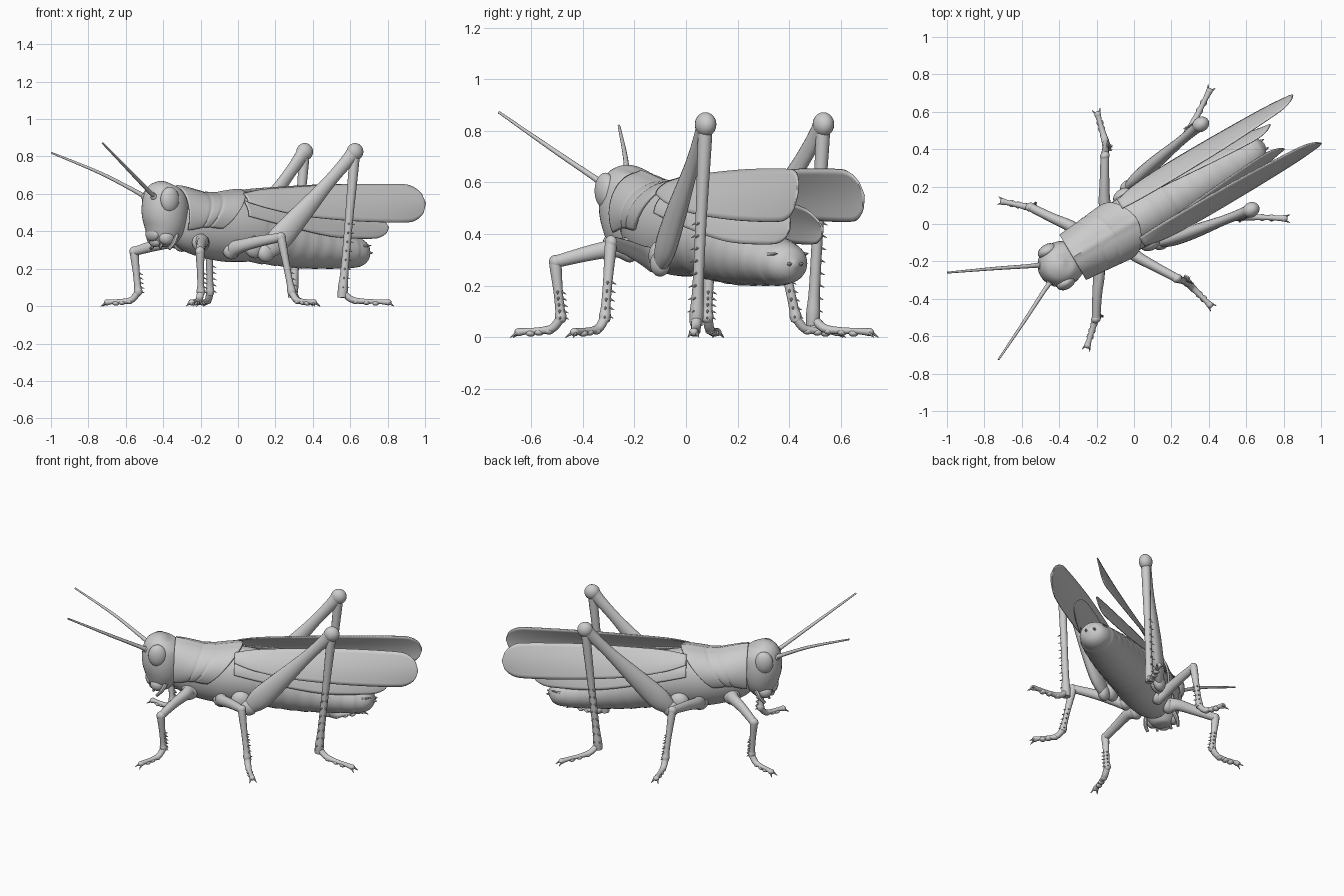
import bpy, bmesh, math
from mathutils import Vector, Matrix

if "Cube" in bpy.data.objects:
    bpy.data.objects.remove(bpy.data.objects["Cube"])

# Built along local x (head at -x, tail at +x), then turned into the diagonal pose
POSE = Matrix.Translation((0, 0.015, 0)) @ Matrix.Rotation(math.radians(30.5), 4, 'Z')
SIDES = (("left", 1), ("right", -1))


def finish(name, bm):
    bmesh.ops.recalc_face_normals(bm, faces=bm.faces)
    bm.transform(POSE)
    me = bpy.data.meshes.new(name)
    bm.to_mesh(me)
    bm.free()
    ob = bpy.data.objects.new(name, me)
    bpy.context.collection.objects.link(ob)
    return ob


def spline(rows, steps):
    """Catmull-Rom through rows of numbers."""
    r = [rows[0]] + list(rows) + [rows[-1]]
    out = []
    for i in range(1, len(r) - 2):
        for k in range(steps):
            t = k / steps
            out.append([0.5 * (2 * b + (c - a) * t + (2 * a - 5 * b + 4 * c - d) * t * t
                               + (3 * b - a - 3 * c + d) * t ** 3)
                        for a, b, c, d in zip(r[i - 1], r[i], r[i + 1], r[i + 2])])
    return out + [list(rows[-1])]


def add_tube(bm, rows, steps=4, n=14, ref=(0, 0, 1), mod=None):
    """Loft of ellipses; each row is x, y, z, side radius, up radius."""
    pts = spline(rows, steps)
    rings = []
    for i, p in enumerate(pts):
        c = Vector(p[:3])
        d = (Vector(pts[min(i + 1, len(pts) - 1)][:3]) - Vector(pts[max(i - 1, 0)][:3])).normalized()
        side = Vector(ref).cross(d).normalized()
        up = d.cross(side)
        m = mod(p[0]) if mod else 1
        rings.append([bm.verts.new(c + m * (side * p[3] * math.cos(a) + up * p[4] * math.sin(a)))
                      for a in (2 * math.pi * k / n for k in range(n))])
    for r, s in zip(rings, rings[1:]):
        for k in range(n):
            bm.faces.new((r[k], r[(k + 1) % n], s[(k + 1) % n], s[k]))
    bm.faces.new(rings[0])
    bm.faces.new(rings[-1])


def add_ball(bm, c, r):
    m = Matrix.Translation(c) @ Matrix.Diagonal((*r, 1))
    bmesh.ops.create_uvsphere(bm, u_segments=20, v_segments=12, radius=1, matrix=m)


def add_spike(bm, a, b, r):
    a, b = Vector(a), Vector(b)
    d = b - a
    m = Matrix.Translation((a + b) / 2) @ d.to_track_quat('Z', 'Y').to_matrix().to_4x4()
    bmesh.ops.create_cone(bm, cap_ends=True, segments=7, radius1=r, radius2=r * 0.15, depth=d.length, matrix=m)


def sheet(name, fn, nu, nv, thick):
    bm = bmesh.new()
    g = [[bm.verts.new(fn(i / nu, j / nv)) for j in range(nv + 1)] for i in range(nu + 1)]
    for i in range(nu):
        for j in range(nv):
            bm.faces.new((g[i][j], g[i + 1][j], g[i + 1][j + 1], g[i][j + 1]))
    ob = finish(name, bm)
    mod = ob.modifiers.new("thickness", 'SOLIDIFY')
    mod.thickness = thick
    mod.offset = 0
    return ob


# Thorax and segmented abdomen
def segment(x):
    return 1 + 0.035 * (((x - 0.1) / 0.085) % 1) - 0.015 if 0.1 < x < 0.75 else 1


bm = bmesh.new()
add_tube(bm, [(-.38, 0, .49, .09, .12), (-.28, 0, .45, .125, .165), (-.1, 0, .42, .145, .18),
              (.06, 0, .41, .15, .175), (.2, 0, .375, .14, .155), (.4, 0, .335, .13, .135),
              (.6, 0, .302, .115, .103), (.72, 0, .288, .095, .085), (.78, 0, .284, .066, .06),
              (.81, 0, .283, .01, .01)], steps=10, n=32, mod=segment)
finish("body", bm)


# Saddle-shaped pronotum with cross grooves
def pronotum(s, t):
    a = (t * 2 - 1)
    ang = a * math.radians(118)
    x = -.38 + s * (.40 - .20 * abs(a) ** 1.6)
    groove = sum(math.exp(-((s - g) / .025) ** 2) for g in (.42, .62))
    k = 1 - .025 * groove + .04 * math.exp(-(a / .04) ** 2)
    rz = .155 - .025 * math.sin(math.pi * min(1, s)) ** 2 - .02 * s
    return (x, (.135 + .025 * s) * k * math.sin(ang), .48 + k * rz * math.cos(ang))


sheet("pronotum", pronotum, 40, 48, .012)

# Head, face plates and mouthparts
bm = bmesh.new()
add_tube(bm, [(-.44, 0, .66, .01, .01), (-.445, 0, .645, .07, .07), (-.452, 0, .60, .108, .114),
              (-.452, 0, .52, .122, .128), (-.452, 0, .44, .115, .118), (-.46, 0, .37, .09, .09),
              (-.46, 0, .325, .055, .05), (-.46, 0, .315, .01, .01)], steps=5, n=32, ref=(1, 0, 0))
finish("head", bm)
bm = bmesh.new()
add_ball(bm, (-.53, 0, .385), (.028, .06, .04))
add_ball(bm, (-.515, 0, .345), (.025, .045, .03))
finish("upper_lip", bm)

for nm, s in SIDES:
    bm = bmesh.new()
    add_ball(bm, (-.48, s * .098, .568), (.055, .036, .07))
    finish(nm + "_eye", bm)
    bm = bmesh.new()
    add_ball(bm, (-.48, s * .065, .365), (.045, .035, .04))
    add_tube(bm, [(-.43, s * .085, .38, .014, .014), (-.455, s * .10, .34, .012, .012),
                  (-.485, s * .095, .305, .009, .009)], n=8, ref=(1, 0, 0))
    add_tube(bm, [(-.49, s * .04, .345, .011, .011), (-.51, s * .045, .31, .007, .007)], n=8, ref=(1, 0, 0))
    finish(nm + "_mouthparts", bm)
    # Antenna
    tip, mid = (.82, .715) if s > 0 else (.872, .725)
    bm = bmesh.new()
    add_ball(bm, (-.55, s * .05, .585), (.02, .02, .02))
    add_tube(bm, [(-.54, s * .048, .58, .014, .014), (-.62, s * .085, .63, .011, .011),
                  (-.77, s * .16, mid, .009, .009), (-1, s * .27, tip, .005, .005)], steps=8, n=10)
    finish(nm + "_antenna", bm)


# Wings: rows of x, lower z, upper z, lower y, upper y
def wing(name, rows, s, thick):
    pts = spline(rows, 16)
    x0, x1 = rows[0][0], rows[-1][0]

    def fn(u, t):
        x = x0 + u * (x1 - x0)
        i = next((k for k in range(len(pts) - 1) if pts[k + 1][0] >= x - 1e-6), len(pts) - 2)
        p, q = pts[i], pts[i + 1]
        f = (x - p[0]) / max(q[0] - p[0], 1e-6)
        _, lo, hi, ylo, yhi = (a + (b - a) * f for a, b in zip(p, q))
        e = max(0, (u - .9) / .1)
        w = .5 + (t - .5) * math.sqrt(max(.0004, 1 - e * e))
        bulge = .012 * math.sin(math.pi * w)
        return (x, s * (ylo + (yhi - ylo) * w + bulge), lo + (hi - lo) * w)
    sheet(name, fn, 70, 10, thick)


for nm, s in SIDES:
    wing(nm + "_forewing", [(-.02, .555, .60, .14, .09), (.1, .52, .622, .165, .085), (.3, .482, .636, .175, .085),
                            (.6, .456, .65, .175, .09), (.9, .447, .652, .168, .105),
                            (1.075, .455, .645, .155, .12)], s, .007)
    wing(nm + "_hindwing", [(-.02, .48, .56, .15, .10), (.2, .43, .56, .152, .085), (.5, .372, .54, .135, .06),
                            (.75, .36, .51, .10, .045), (.89, .37, .47, .075, .05)], s, .006)

# Legs: femur rows, then tibia top, ankle and foot end
LEGS = {
    "front": ([(-.29, .10, .34, .04, .05), (-.31, .155, .345, .032, .036), (-.37, .24, .325, .026, .03),
               (-.44, .347, .292, .023, .024)], (-.425, .33, .075), (-.55, .445, .02), .023),
    "middle": ([(-.10, .10, .30, .04, .05), (-.085, .165, .32, .032, .036), (-.03, .26, .345, .026, .03),
                (.043, .38, .368, .023, .024)], (.08, .43, .075), (.122, .59, .02), .023),
    "hind": ([(.07, .175, .285, .025, .04), (.14, .19, .355, .037, .066), (.26, .213, .485, .036, .056),
              (.42, .24, .66, .026, .036), (.52, .257, .77, .028, .036), (.57, .265, .825, .035, .045)],
             (.495, .262, .075), (.70, .395, .02), .027),
}
for leg, (femur, ankle, end, r) in LEGS.items():
    for nm, s in SIDES:
        hind = leg == "hind"
        flip = lambda p: Vector((p[0], s * p[1], p[2]))
        bm = bmesh.new()
        add_tube(bm, [(p[0], s * p[1], *p[2:]) for p in femur], steps=6, n=18)
        k, a, e = flip(femur[-1]), flip(ankle), flip(end)
        b = flip(femur[0])
        add_ball(bm, b, (.05, .035, .05))
        if hind:
            add_ball(bm, b + Vector((-.05, -s * .03, .03)), (.06, .04, .06))
        kr = .047 if hind else .027
        add_ball(bm, k, (kr, kr * .85, kr))
        finish(f"{nm}_{leg}_femur", bm)

        # Tibia with spines
        bm = bmesh.new()
        rows = [(*k.lerp(a, t), r * w, r * w) for t, w in
                ((0, 1), (.12, 1.0), (.5, .8), (.85, .8), (.97, 1), (1.04, .9))]
        add_tube(bm, rows, steps=4, n=12, ref=(1, 0, 0))
        add_ball(bm, a, (r * .95,) * 3)
        count = 8 if hind else 5
        for i in range(count):
            p = k.lerp(a, .5 + .45 * i / (count - 1))
            for q in (-1, 1):
                d = Vector((.6 * q, s, -.5)) if hind else Vector((.9, .6 * q, -.5))
                add_spike(bm, p + d * .008, p + d.normalized() * .04, .007)
        finish(f"{nm}_{leg}_tibia", bm)

        # Segmented foot with claws
        bm = bmesh.new()
        h = Vector((a.x, a.y, .035)).lerp(Vector((e.x, e.y, .035)), .2)
        path = [a, h, h.lerp(e, .35) - Vector((0, 0, .004)), h.lerp(e, .7), e]
        rows = []
        for p, w in zip(path, (.02, .019, .015, .013, .017)):
            rows.append((*p, w, w * .9))
        add_tube(bm, rows, steps=5, n=12)
        for t in (.1, .4, .65):
            add_ball(bm, h.lerp(e, t) - Vector((0, 0, .01)), (.019, .019, .013))
        d = (e - h).normalized()
        side = Vector((0, 0, 1)).cross(d)
        add_ball(bm, e, (.018, .018, .016))
        for q in (-1, 1):
            add_spike(bm, e + side * q * .008, e + d * .03 + side * q * .022 - Vector((0, 0, .018)), .009)
        finish(f"{nm}_{leg}_foot", bm)

# Tail appendages
bm = bmesh.new()
for s in (1, -1):
    add_spike(bm, (.73, s * .075, .32), (.785, s * .07, .325), .012)
    add_spike(bm, (.765, s * .025, .28), (.82, s * .025, .285), .02)
finish("tail_appendages", bm)

for ob in bpy.context.collection.objects:
    ob.select_set(True)
    bpy.context.view_layer.objects.active = ob
bpy.ops.object.shade_smooth_by_angle(angle=math.radians(40))
